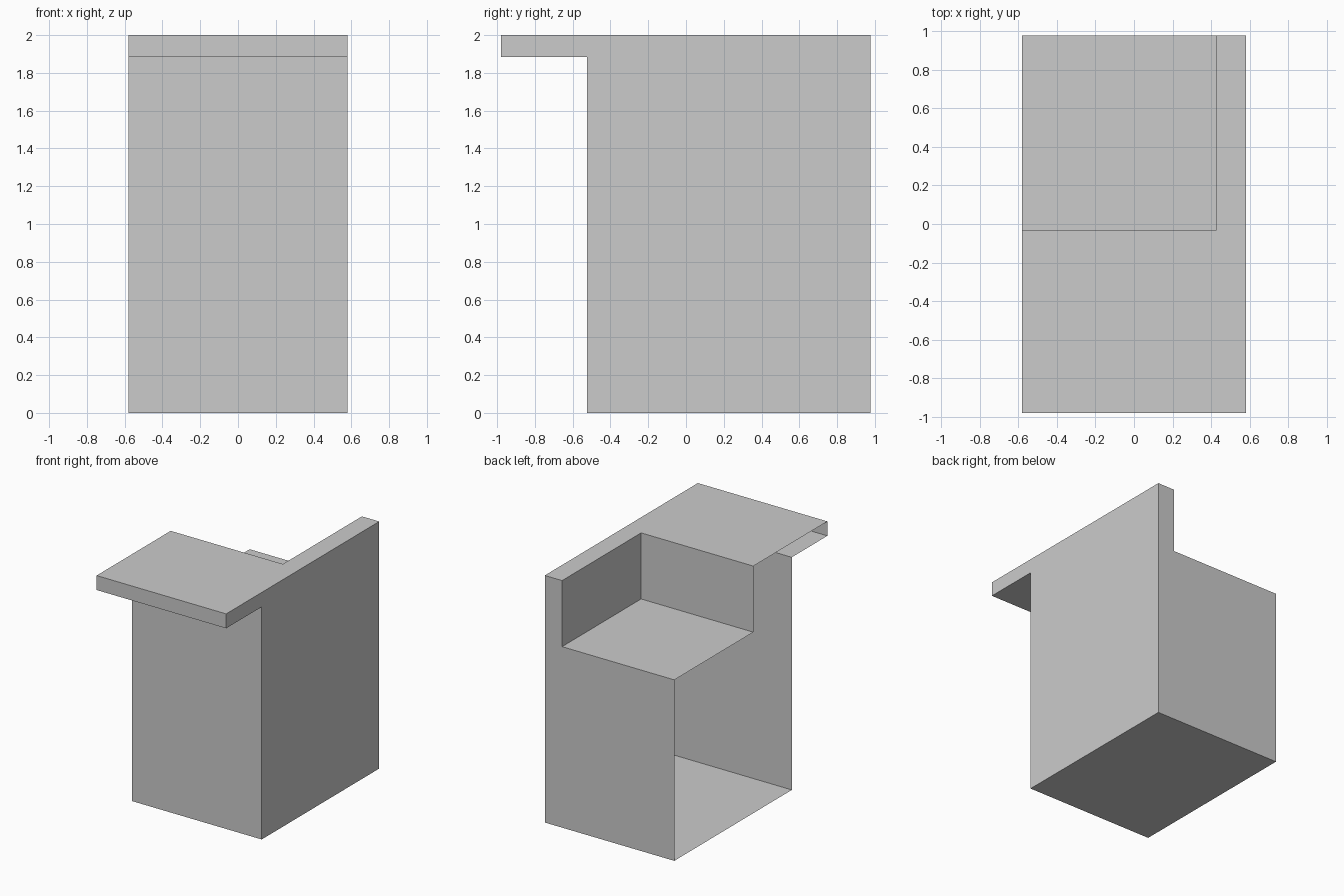
import bpy, bmesh

if "Cube" in bpy.data.objects:
    bpy.data.objects.remove(bpy.data.objects["Cube"])

X_LEFT, X_NOTCH, X_RIGHT = -0.58, 0.425, 0.58
Y_NOTCH, Y_BACK, Y_LIP, Y_BODY = -0.033, 0.978, -0.98, -0.525
Z_SHELF, Z_LIP, Z_TOP = 1.465, 1.883, 2.0

bm = bmesh.new()


def sweep(profile, x0, x1):
    """Skin a closed (y, z) profile between two x positions, ends left open."""
    a = [bm.verts.new((x0, y, z)) for y, z in profile]
    b = [bm.verts.new((x1, y, z)) for y, z in profile]
    for i in range(len(profile)):
        j = (i + 1) % len(profile)
        bm.faces.new((a[i], a[j], b[j], b[i]))


def cap(profile, x):
    return bm.faces.new([bm.verts.new((x, y, z)) for y, z in profile])


# shared outline: overhanging lip, front wall and floor
lower = [(Y_BACK, Z_SHELF), (Y_BACK, 0), (Y_BODY, 0), (Y_BODY, Z_LIP),
         (Y_LIP, Z_LIP), (Y_LIP, Z_TOP), (Y_NOTCH, Z_TOP)]
inner, corner = (Y_NOTCH, Z_SHELF), (Y_BACK, Z_TOP)

# notched section (its left side is open), then the full-height right strip
sweep(lower + [inner], X_LEFT, X_NOTCH)
sweep(lower + [corner], X_NOTCH, X_RIGHT)

# right side and the side wall of the notch
cap(lower + [corner], X_RIGHT)
cap([inner, lower[0], corner, lower[-1]], X_NOTCH)

# weld, orient outward, merge coplanar faces
bmesh.ops.remove_doubles(bm, verts=bm.verts[:], dist=1e-5)
bmesh.ops.recalc_face_normals(bm, faces=bm.faces[:])
side = max(bm.faces, key=lambda f: f.calc_center_median().x)
if side.normal.x < 0:
    bmesh.ops.reverse_faces(bm, faces=bm.faces[:])
bmesh.ops.dissolve_limit(bm, angle_limit=0.01, verts=bm.verts[:], edges=bm.edges[:])

mesh = bpy.data.meshes.new("open_sided_cabinet")
bm.to_mesh(mesh)
bm.free()
bpy.context.collection.objects.link(bpy.data.objects.new("open_sided_cabinet", mesh))
